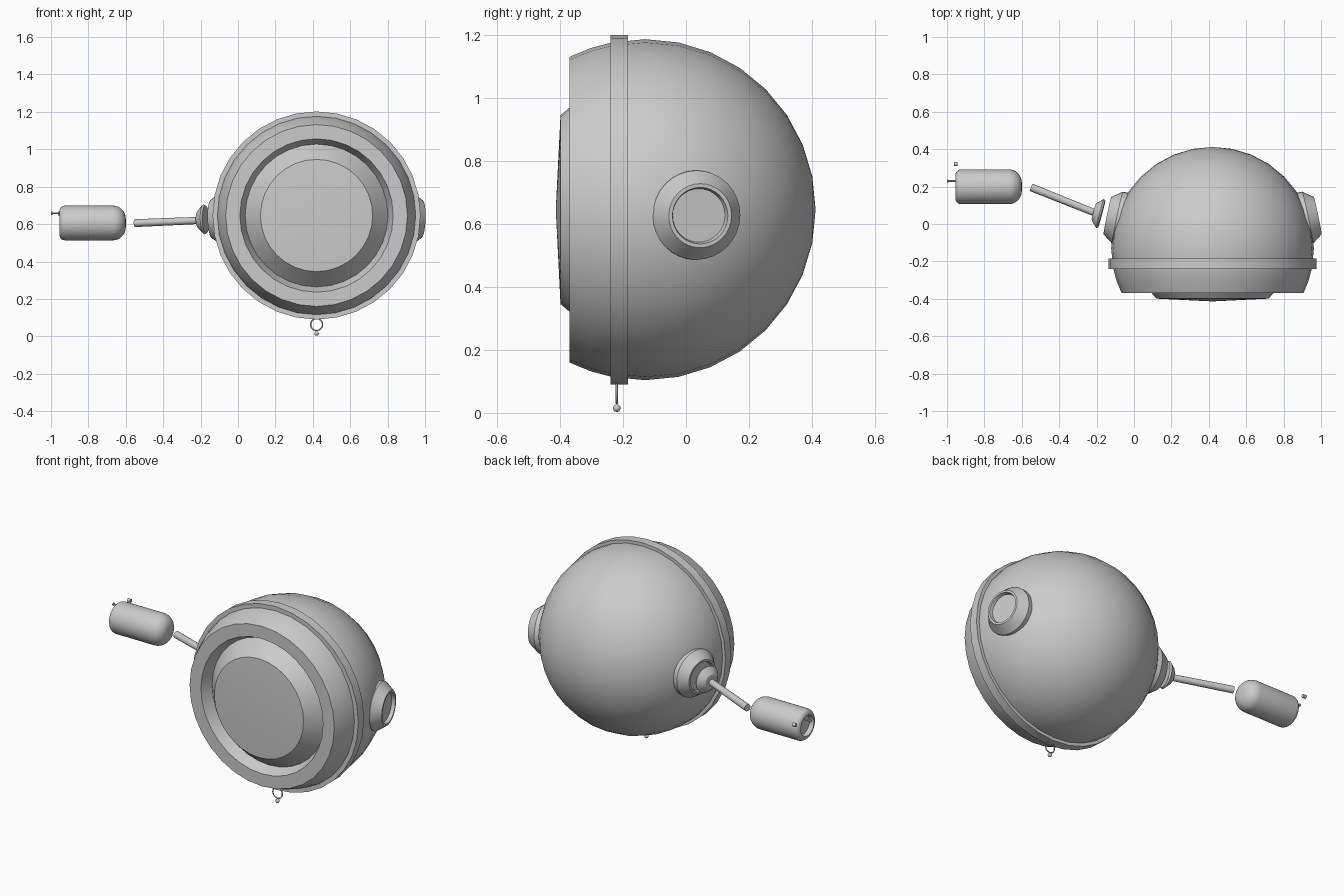
import bpy, bmesh, math
from mathutils import Vector

if "Cube" in bpy.data.objects:
    bpy.data.objects.remove(bpy.data.objects["Cube"])

CX, CY, CZ, R = 0.42, -0.13, 0.646, 0.542   # main sphere centre and radius


def lathe(name, profile, origin, axis, segs=32, angle=25):
    """Revolve (radius, distance) points around an axis."""
    bm = bmesh.new()
    rot = Vector(axis).to_track_quat('Z', 'Y').to_matrix()
    rings = []
    for r, t in profile:
        n = 1 if r == 0 else segs
        rings.append([bm.verts.new(Vector(origin) + rot @ Vector((
            r * math.cos(2 * math.pi * i / segs),
            r * math.sin(2 * math.pi * i / segs), t))) for i in range(n)])
    for a, b in zip(rings, rings[1:]):
        for i in range(segs):
            j = (i + 1) % segs
            vs = [a[i % len(a)], a[j % len(a)], b[j % len(b)], b[i % len(b)]]
            bm.faces.new(list(dict.fromkeys(vs)))
    bmesh.ops.recalc_face_normals(bm, faces=bm.faces)
    me = bpy.data.meshes.new(name)
    bm.to_mesh(me)
    bm.free()
    ob = bpy.data.objects.new(name, me)
    bpy.context.collection.objects.link(ob)
    return finish(ob, name, angle)


def finish(ob, name, angle=30):
    ob.name = name
    bpy.ops.object.select_all(action='DESELECT')
    ob.select_set(True)
    bpy.context.view_layer.objects.active = ob
    bpy.ops.object.shade_smooth_by_angle(angle=math.radians(angle))
    return ob


def arc(r0, t0, radius, a0, a1, n):
    return [(r0 + radius * math.cos(math.radians(a0 + (a1 - a0) * i / n)),
             t0 + radius * math.sin(math.radians(a0 + (a1 - a0) * i / n)))
            for i in range(n + 1)]


# Body: sphere cut off at the front, with a rim and a recess for the lens
front = (-0.37 - CY) / R
cut = math.degrees(math.asin(front))
body = [(0, -0.17), (0.38, -0.17), (0.41, -0.24)]
body += arc(0, 0, R, cut, -11.25, 2)[:2]
body += arc(0, 0, R, -11.25, 78.75, 8) + [(0, R)]
lathe("body_shell", body, (CX, CY, CZ), (0, 1, 0))

# Raised band around the shell
lathe("body_band", [(0.52, -0.24), (0.556, -0.24), (0.556, -0.185), (0.52, -0.185),
                    (0.52, -0.24)], (CX, 0, CZ), (0, 1, 0))

# Lens with sloping flank and slightly domed face
lathe("front_lens", [(0, -0.414), (0.30, -0.399), (0.385, -0.30), (0, -0.30)],
      (CX, 0, CZ), (0, 1, 0), angle=20)

# Side sockets, mirrored about the body
for side, label in ((1, "right"), (-1, "left")):
    lathe(label + "_socket",
          [(0.142, -0.10), (0.142, -0.055), (0.102, 0), (0.09, 0), (0.085, -0.02), (0, -0.02)],
          (CX + side * 0.562, 0.045, 0.627), (side * 0.978, 0.205, -0.03))

# Arm joint cone and rod
lathe("arm_joint", [(0, -0.005), (0.075, -0.005), (0.08, 0.005), (0.05, 0.035),
                    (0.042, 0.04), (0, 0.04)],
      (-0.177, 0.055, 0.625), (-0.967, 0.255, -0.03), 24)
start, end = Vector((-0.20, 0.056, 0.620)), Vector((-0.55, 0.196, 0.605))
rod = (end - start).length
lathe("arm_rod", [(0, 0), (0.019, 0), (0.021, rod), (0, rod)], start, end - start, 16)

# Floating canister: rounded nose, recessed rear cap
tank = [(0, 0.025), (0.055, 0.025), (0.062, 0)] + arc(0.063, 0.03, 0.03, -90, 0, 5)
tank += arc(0.023, 0.285, 0.07, 0, 90, 8) + [(0, 0.355)]
lathe("canister", tank, (-0.955, 0.199, 0.606), (1, 0, 0))

# Small pin and knob beside the canister rear
lathe("canister_pin", [(0, 0), (0.009, 0), (0.009, 0.007), (0.005, 0.009), (0.005, 0.05), (0, 0.05)],
      (-1.0, 0.23, 0.658), (1, 0, 0), 10)
lathe("canister_knob", [(0, -0.01), (0.011, -0.01), (0.011, 0.01), (0, 0.01)],
      (-0.953, 0.321, 0.657), (1, 0, 0), 12)

# Hanging ring with a bead
bpy.ops.mesh.primitive_torus_add(major_radius=0.032, minor_radius=0.0035,
                                 major_segments=24, minor_segments=8,
                                 location=(CX, -0.22, 0.063), rotation=(math.pi / 2, 0, 0))
finish(bpy.context.object, "hanging_ring", 60)
bpy.ops.mesh.primitive_uv_sphere_add(segments=16, ring_count=8, radius=0.012,
                                     location=(CX, -0.22, 0.015))
finish(bpy.context.object, "ring_bead", 60)
